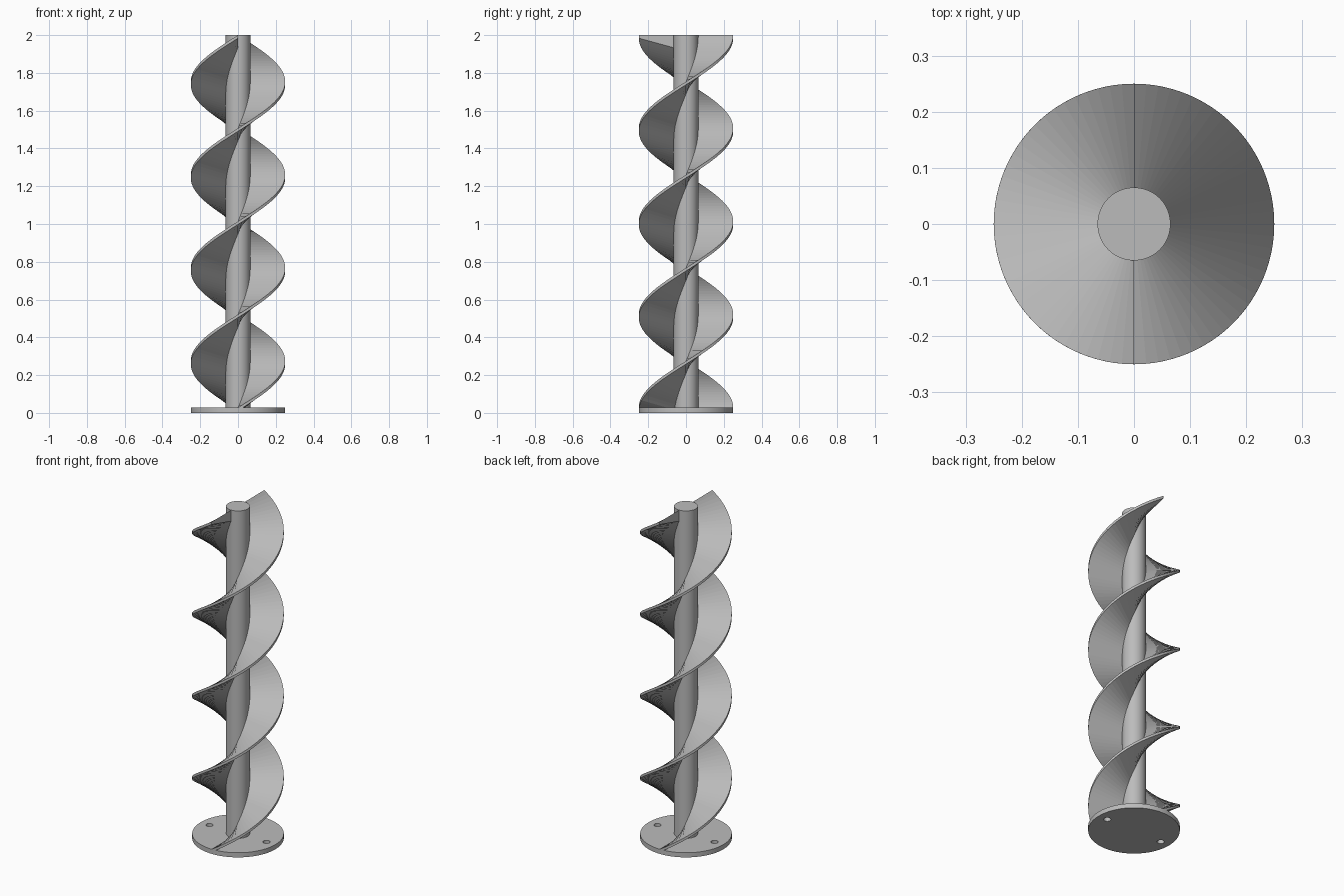
import bpy, bmesh
from math import pi, cos, sin

cube = bpy.data.objects.get("Cube")
if cube:
    bpy.data.objects.remove(cube, do_unlink=True)

HEIGHT, RADIUS, HUB_R, FLANGE_H = 2.0, 0.25, 0.065, 0.028
TURNS, STEPS, THICK = 2, 144, 0.026

# Plain grey metal
metal = bpy.data.materials.new("grey_metal")
metal.use_nodes = True
metal.diffuse_color = (0.5, 0.5, 0.5, 1)
metal.node_tree.nodes["Principled BSDF"].inputs["Base Color"].default_value = (0.5, 0.5, 0.5, 1)


def cylinder(name, radius, z0, z1, x=0, sides=96):
    bpy.ops.mesh.primitive_cylinder_add(vertices=sides, radius=radius, depth=z1 - z0,
                                        location=(x, 0, (z0 + z1) / 2))
    obj = bpy.context.object
    obj.name = name
    obj.data.materials.append(metal)
    return obj


def smooth(obj):
    bpy.ops.object.select_all(action='DESELECT')
    obj.select_set(True)
    bpy.context.view_layer.objects.active = obj
    bpy.ops.object.shade_smooth_by_angle(angle=0.6)


def blade(name, start):
    """Helical flight of constant tangential thickness, deeper at the shaft."""
    bm = bmesh.new()
    rings = []
    for i in range(STEPS + 1):
        t = i / STEPS
        a = start + TURNS * 2 * pi * t
        z = FLANGE_H + (HEIGHT - FLANGE_H) * t
        ring = []
        for r, lower in ((HUB_R - 0.005, 0), (RADIUS, 0), (RADIUS, 1), (HUB_R - 0.005, 1)):
            drop = THICK * (HEIGHT - FLANGE_H) / (TURNS * 2 * pi * r)
            zz = max(z - drop, 0.01) if lower else z
            ring.append(bm.verts.new((r * cos(a), r * sin(a), zz)))
        rings.append(ring)
    for p, q in zip(rings, rings[1:]):
        for k in range(4):
            n = (k + 1) % 4
            bm.faces.new((p[k], p[n], q[n], q[k]))
    bm.faces.new(rings[0])
    bm.faces.new(rings[-1])
    bmesh.ops.recalc_face_normals(bm, faces=bm.faces)
    mesh = bpy.data.meshes.new(name)
    bm.to_mesh(mesh)
    bm.free()
    mesh.materials.append(metal)
    obj = bpy.data.objects.new(name, mesh)
    bpy.context.collection.objects.link(obj)


# Central shaft
smooth(cylinder("shaft", HUB_R, 0.005, HEIGHT))

# Base flange with two bolt holes
flange = cylinder("base_flange", RADIUS, 0, FLANGE_H)
for side in (-1, 1):
    cutter = cylinder("bolt_hole_cutter", 0.02, -0.1, 0.1, side * 0.19, 24)
    cutter.hide_render = True
    bpy.context.view_layer.objects.active = flange
    cut = flange.modifiers.new("bolt_hole", 'BOOLEAN')
    cut.operation = 'DIFFERENCE'
    cut.solver = 'EXACT'
    cut.object = cutter
    bpy.ops.object.modifier_apply(modifier=cut.name)
    bpy.data.objects.remove(cutter, do_unlink=True)
smooth(flange)

# Two opposed helical flights
blade("front_flight", -pi / 2)
blade("back_flight", pi / 2)
